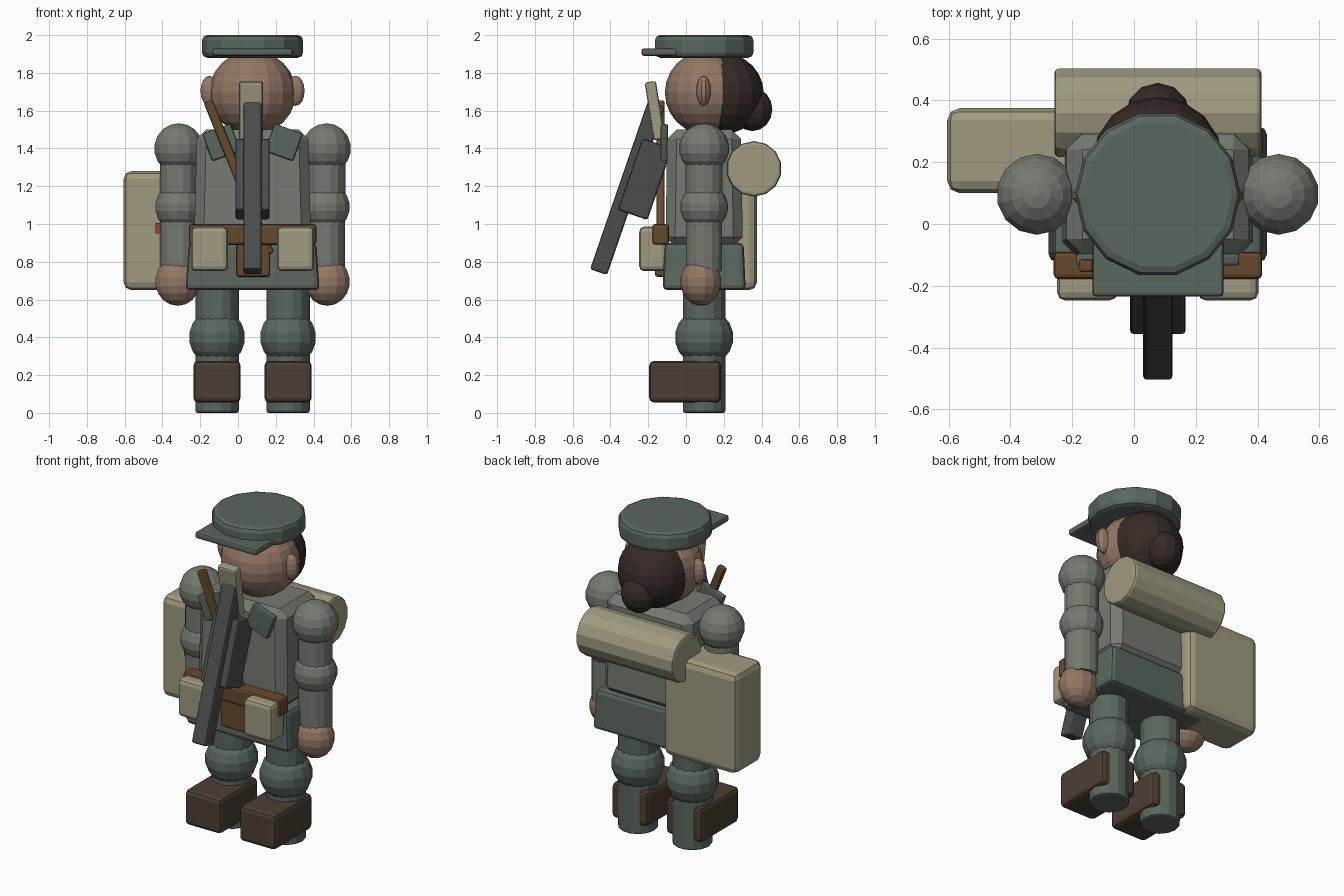
import bpy, bmesh, math
from mathutils import Vector, Matrix

default = bpy.data.objects.get("Cube")
if default:
    bpy.data.objects.remove(default, do_unlink=True)

CX, CY = 0.077, 0.096   # centre line of the figure


def material(name, code):
    def linear(c):
        return c / 12.92 if c < 0.04 else ((c + 0.055) / 1.055) ** 2.4
    rgb = [linear(int(code[i:i + 2], 16) / 255) for i in (0, 2, 4)]
    mat = bpy.data.materials.new(name)
    mat.use_nodes = True
    mat.diffuse_color = (*rgb, 1)
    shader = mat.node_tree.nodes["Principled BSDF"]
    shader.inputs["Base Color"].default_value = (*rgb, 1)
    shader.inputs["Roughness"].default_value = 0.8
    return mat


jacket = material("jacket_cloth", "747A70")
uniform = material("uniform_cloth", "5A675D")
skin = material("skin", "947766")
dark_hair = material("dark_hair", "362B27")
leather = material("leather", "67492F")
boot_leather = material("boot_leather", "4C3F34")
canvas = material("canvas", "A09A80")
steel = material("steel", "4B4D4C")
red = material("red_cloth", "96403E")


def finish(name, bm, mat, loc, tilt=(0, 0, 0), bevel=0.0, segments=2):
    mesh = bpy.data.meshes.new(name)
    bm.to_mesh(mesh)
    bm.free()
    mesh.materials.append(mat)
    ob = bpy.data.objects.new(name, mesh)
    bpy.context.collection.objects.link(ob)
    ob.location = loc
    ob.rotation_euler = [math.radians(a) for a in tilt]
    if bevel:
        mod = ob.modifiers.new("Bevel", "BEVEL")
        mod.width = bevel
        mod.segments = segments
        mod.limit_method = "ANGLE"
        mod.angle_limit = math.radians(40)
    return ob


def box(name, mat, loc, size, bevel=0.015, tilt=(0, 0, 0), taper=1.0, segments=2):
    bm = bmesh.new()
    bmesh.ops.create_cube(bm, size=1)
    for v in bm.verts:
        k = taper if v.co.z > 0 else 1
        v.co = Vector((v.co.x * size[0] * k, v.co.y * size[1] * k, v.co.z * size[2]))
    return finish(name, bm, mat, loc, tilt, bevel, segments)


def span(name, mat, xs, ys, zs, **kw):
    pairs = (xs, ys, zs)
    return box(name, mat, [(a + b) / 2 for a, b in pairs],
               [b - a for a, b in pairs], **kw)


def ball(name, mat, loc, radii, segments=14, rings=9):
    bm = bmesh.new()
    bmesh.ops.create_uvsphere(bm, u_segments=segments, v_segments=rings, radius=1,
                              matrix=Matrix.Diagonal((*radii, 1)))
    return finish(name, bm, mat, loc)


def tube(name, mat, loc, radius, length, tilt=(0, 0, 0), bevel=0.0):
    bm = bmesh.new()
    bmesh.ops.create_cone(bm, cap_ends=True, segments=14, radius1=radius,
                          radius2=radius, depth=length)
    bmesh.ops.rotate(bm, verts=bm.verts, matrix=Matrix.Rotation(math.pi / 2, 3, "Z"))
    return finish(name, bm, mat, loc, tilt, bevel)


# Torso and skirt of the jacket
box("torso", jacket, (CX, CY, 1.19), (0.62, 0.41, 0.62), bevel=0.05, taper=0.95, segments=1)
box("jacket_skirt", uniform, (CX, CY, 0.775), (0.71, 0.44, 0.25), bevel=0.025, taper=0.95)

# Limbs and paired parts
for side, s in (("left", 1), ("right", -1)):
    arm = CX + s * 0.391
    ball(side + "_shoulder", jacket, (arm, CY, 1.4), (0.133, 0.133, 0.133))
    tube(side + "_upper_arm", jacket, (arm, CY, 1.25), 0.1, 0.34)
    ball(side + "_elbow", jacket, (arm, CY, 1.09), (0.127, 0.127, 0.127))
    tube(side + "_forearm", jacket, (arm, CY, 0.92), 0.098, 0.34)
    ball(side + "_hand", skin, (arm + s * 0.005, 0.078, 0.695), (0.122, 0.108, 0.128))

    leg = CX + s * 0.188
    tube(side + "_leg", uniform, (leg, CY, 0.36), 0.115, 0.72, bevel=0.012)
    ball(side + "_knee", uniform, (leg, CY, 0.4), (0.152, 0.155, 0.152))
    box(side + "_boot", boot_leather, (leg, -0.005, 0.165), (0.25, 0.38, 0.22), bevel=0.025)

    ball(side + "_ear", skin, (CX + s * 0.228, 0.093, 1.705), (0.05, 0.038, 0.08), 10, 8)
    box(side + "_collar_flap", uniform, (CX + s * 0.165, -0.115, 1.432),
        (0.16, 0.04, 0.155), bevel=0.01, tilt=(0, s * 20, 0))
    box(side + "_belt_pouch", canvas, (CX + s * 0.228, -0.175, 0.868),
        (0.195, 0.145, 0.235), bevel=0.025)

# Head, hair and cap
tube("neck", skin, (CX, CY, 1.5), 0.1, 0.14)
ball("head", skin, (CX, 0.11, 1.695), (0.23, 0.222, 0.222), 16, 12)
ball("hair", dark_hair, (CX, 0.2, 1.69), (0.212, 0.212, 0.213), 16, 12)
ball("hair_bun", dark_hair, (CX, 0.352, 1.607), (0.105, 0.105, 0.115), 12, 8)
tube("cap_crown", uniform, (CX, CY, 1.94), 0.268, 0.12, bevel=0.028)
span("cap_brim", uniform, (-0.135, 0.29), (-0.235, 0.02), (1.89, 1.93), bevel=0.012)

# Belt, holster and sling
span("belt", leather, (-0.26, 0.415), (-0.178, -0.09), (0.89, 1.0))
span("holster", leather, (-0.01, 0.17), (-0.165, -0.1), (0.72, 0.9))
box("sling", leather, (0.005, -0.135, 1.245), (0.05, 0.042, 0.87), bevel=0.01,
    tilt=(0, -22, 0))

# Slung weapon
box("weapon_barrel", steel, (CX, -0.31, 1.19), (0.095, 0.095, 0.94), bevel=0.012,
    tilt=(-19, 0, 0))
box("weapon_receiver", steel, (CX, -0.217, 1.237), (0.18, 0.165, 0.4), bevel=0.012,
    tilt=(-19, 0, 0))
box("weapon_stock", canvas, (CX - 0.008, -0.165, 1.6), (0.125, 0.06, 0.31), bevel=0.012,
    tilt=(9, 0, 0))

# Bedroll and side pack with its cross patch
tube("bedroll", canvas, (CX, 0.36, 1.292), 0.147, 0.67, tilt=(0, 90, 0), bevel=0.015)
span("side_pack", canvas, (-0.605, -0.1), (0.1, 0.375), (0.65, 1.28), bevel=0.04)
span("patch_bar", red, (-0.437, -0.267), (0.088, 0.11), (0.95, 1.005), bevel=0)
span("patch_upright", red, (-0.38, -0.325), (0.09, 0.11), (0.89, 1.06), bevel=0)
